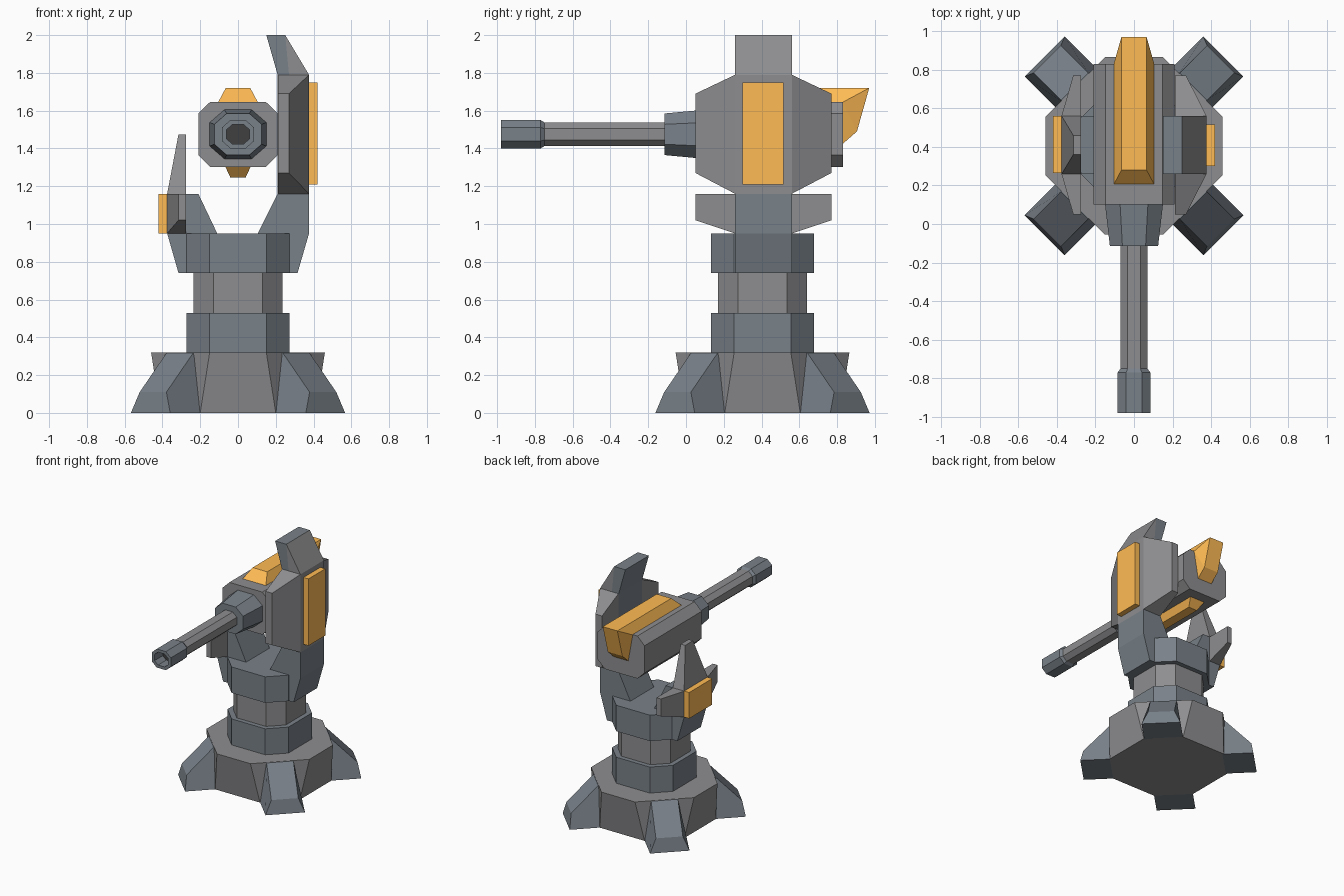
import bpy, bmesh

if "Cube" in bpy.data.objects:
    bpy.data.objects.remove(bpy.data.objects["Cube"])

CY = 0.405   # y of the turret axis
GZ = 1.475   # z of the gun axis


def material(name, r, g, b):
    m = bpy.data.materials.new(name)
    m.diffuse_color = (r, g, b, 1)
    m.use_nodes = True
    m.node_tree.nodes["Principled BSDF"].inputs["Base Color"].default_value = m.diffuse_color
    return m


orange = material("orange_paint", 1.0, 0.5, 0.09)
grey = material("grey_metal", 0.27, 0.27, 0.28)
blue = material("blue_grey_metal", 0.19, 0.22, 0.25)
dark = material("dark_bore", 0.05, 0.05, 0.053)


def finish(name, bm, mat):
    bmesh.ops.recalc_face_normals(bm, faces=bm.faces)
    mesh = bpy.data.meshes.new(name)
    bm.to_mesh(mesh)
    bm.free()
    obj = bpy.data.objects.new(name, mesh)
    bpy.context.collection.objects.link(obj)
    mesh.materials.append(mat)
    return obj


def hull(name, pts, mat):
    bm = bmesh.new()
    for p in pts:
        bm.verts.new(p)
    res = bmesh.ops.convex_hull(bm, input=bm.verts)
    inner = [g for g in res["geom_interior"] if isinstance(g, bmesh.types.BMVert)]
    bmesh.ops.delete(bm, geom=inner, context='VERTS')
    bmesh.ops.dissolve_limit(bm, angle_limit=0.02, verts=bm.verts, edges=bm.edges)
    return finish(name, bm, mat)


def loft(name, rings, mat):
    bm = bmesh.new()
    loops = [[bm.verts.new(p) for p in r] for r in rings]
    for a, b in zip(loops, loops[1:]):
        for i in range(len(a)):
            j = (i + 1) % len(a)
            bm.faces.new((a[i], a[j], b[j], b[i]))
    bm.faces.new(loops[0])
    bm.faces.new(loops[-1])
    return finish(name, bm, mat)


def octagon(a, b, ca, cb):
    # half sizes a, b and half lengths ca, cb of the flat sides
    return [(a, -cb), (a, cb), (ca, b), (-ca, b), (-a, cb), (-a, -cb), (-ca, -b), (ca, -b)]


def flat_ring(z, a, c):
    return [(x, y + CY, z) for x, y in octagon(a, a, c, c)]


def gun_ring(y, a, b, ka=0.48, kb=0.48):
    return [(x, y, z + GZ) for x, z in octagon(a, b, a * ka, b * kb)]


def box(x, y, z):
    return [(i, j, k) for i in x for j in y for k in z]


def extrude_xz(name, profile, y0, y1, mat):
    return loft(name, [[(x, y, z) for x, z in profile] for y in (y0, y1)], mat)


# Base and column
loft("base", [flat_ring(0, .41, .20), flat_ring(.32, .46, .15)], grey)
loft("lower_collar", [flat_ring(.32, .272, .15), flat_ring(.53, .272, .15)], blue)
loft("neck", [flat_ring(.53, .235, .13), flat_ring(.74, .235, .13)], grey)
loft("upper_collar", [flat_ring(.74, .272, .15), flat_ring(.95, .272, .15)], blue)

# Four diagonal feet: rings of (radius, half width, height) across the foot
foot = [(.42, .147, 0), (.655, .147, 0), (.636, .10, .11), (.435, .10, .318), (.42, .10, .318)]
S = 0.5 ** 0.5
for sx in (-1, 1):
    for sy in (-1, 1):
        side = "right" if sx > 0 else "left"
        end = "back" if sy > 0 else "front"
        loft(f"foot_{end}_{side}",
             [[(sx * S * (r + t * w), CY + sy * S * (r - t * w), z) for r, w, z in foot]
              for t in (-1, 1)], blue)

# Tall right arm with its bent top, shield and panel
extrude_xz("right_arm", [(.20, .74), (.315, .74), (.376, .95), (.376, 1.16), (.27, 1.79),
                         (.25, 2.0), (.15, 2.0), (.21, 1.79), (.21, 1.16), (.105, .95)],
           .26, .56, blue)
extrude_xz("right_arm_cap", [(.25, 2.0), (.27, 1.79), (.376, 1.79)], .26, .56, grey)
hull("right_shield", box((.212, .376), (.26, .56), (1.16, 1.79))
     + box((.212, .27), (.05, .77), (1.27, 1.69)), grey)
hull("right_panel", box((.376, .42), (.30, .515), (1.21, 1.75)), orange)

# Short left arm with its shield, spike and panel
extrude_xz("left_arm", [(-.20, .74), (-.315, .74), (-.375, .95), (-.375, 1.16),
                        (-.21, 1.16), (-.11, .95)], .26, .56, blue)
hull("left_shield", box((-.376, -.275), (.26, .56), (.95, 1.16))
     + box((-.315, -.275), (.05, .77), (1.02, 1.16)), grey)
hull("left_spike", box((-.375, -.275), (.26, .56), (1.16,))
     + box((-.315, -.275), (.36, .46), (1.475,)), grey)
hull("left_panel", box((-.42, -.375), (.265, .56), (.95, 1.16)), orange)

# Gun body, barrel shroud, barrel and hollow muzzle
loft("gun_body", [gun_ring(.10, .21, .172, .7, .64), gun_ring(.83, .21, .172, .7, .64)], grey)
loft("barrel_shroud", [gun_ring(.10, .15, .13), gun_ring(-.115, .125, .11)], blue)
loft("barrel", [gun_ring(-.10, .07, .063), gun_ring(-.75, .07, .063)], grey)
loft("muzzle", [gun_ring(-.75, .07, .063), gun_ring(-.77, .085, .075),
                gun_ring(-.98, .085, .075), gun_ring(-.98, .06, .052),
                gun_ring(-.87, .06, .052)], blue)
loft("muzzle_bore", [gun_ring(-.875, .06, .052), gun_ring(-.87, .06, .052)], dark)

# Orange top fin hooking over the back, and the keel below
fin = [(.105, .205, 1.645), (.065, .28, 1.72), (.065, .97, 1.72),
       (.105, .83, 1.645), (.065, .905, 1.49), (.065, .825, 1.42)]
hull("top_fin", [(s * x, y, z) for x, y, z in fin for s in (-1, 1)], orange)
keel = [(.07, .20, 1.31), (.04, .26, 1.245), (.04, .69, 1.245), (.07, .75, 1.31)]
hull("bottom_keel", [(s * x, y, z) for x, y, z in keel for s in (-1, 1)], orange)
